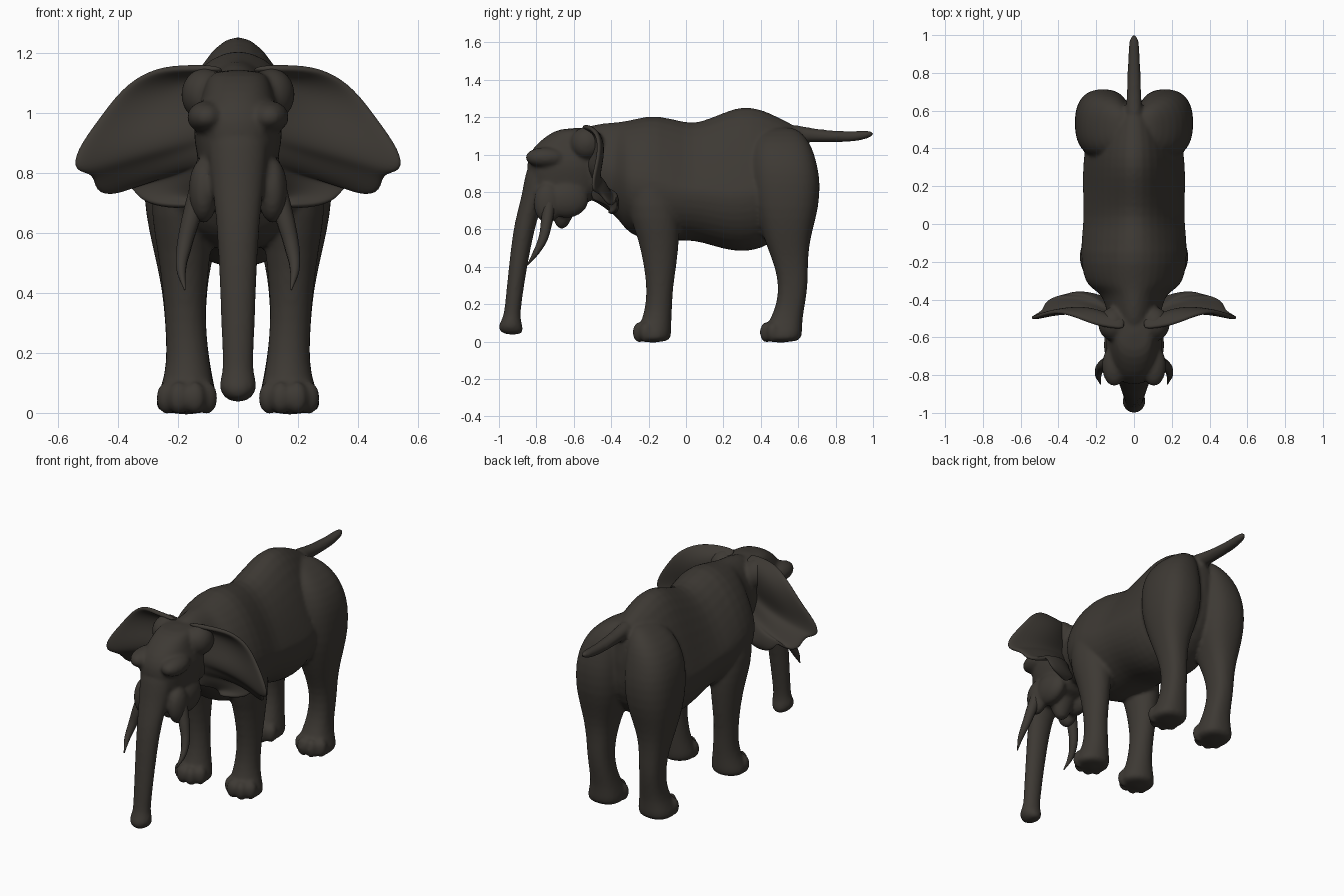
import bpy, bmesh
from math import sin, cos, pi, radians, copysign
from mathutils import Vector, Matrix

old = bpy.data.objects.get("Cube")
if old:
    bpy.data.objects.remove(old, do_unlink=True)

hide = bpy.data.materials.new("dark_grey_brown_hide")
hide.use_nodes = True
colour = (0.047, 0.041, 0.034, 1)
hide.diffuse_color = colour
shader = hide.node_tree.nodes["Principled BSDF"]
shader.inputs["Base Color"].default_value = colour
shader.inputs["Roughness"].default_value = 0.8

SIDES = 20
ANGLES = [2 * pi * i / SIDES for i in range(SIDES)]


def skin_rings(bm, rings):
    """Bridge a list of point rings and cap both ends."""
    loops = [[bm.verts.new(p) for p in ring] for ring in rings]
    for a, b in zip(loops, loops[1:]):
        for i in range(SIDES):
            j = (i + 1) % SIDES
            bm.faces.new((a[i], a[j], b[j], b[i]))
    bm.faces.new(loops[0])
    bm.faces.new(loops[-1])


def loft_along_y(bm, sections, ridge=1.0):
    """Sections: y, widest height, top, bottom, half width."""
    rings = []
    for y, mid, top, low, w in sections:
        power = ridge if y > -0.1 else min(ridge, 1.4)
        ring = []
        for a in ANGLES:
            s = sin(a)
            z = mid + (top - mid) * s ** power if s > 0 else mid + (mid - low) * s
            ring.append((w * cos(a), y, z))
        rings.append(ring)
    skin_rings(bm, rings)


def boxy(v, power):
    return copysign(abs(v) ** power, v)


def loft_along_z(bm, sections, side=1, power=1.0):
    """Sections: z, front y, back y, inner x, outer x; low powers are boxier."""
    rings = []
    for z, y0, y1, x0, x1 in sections:
        cx, cy, rx, ry = (x0 + x1) / 2, (y0 + y1) / 2, (x1 - x0) / 2, (y1 - y0) / 2
        rings.append([(side * (cx + rx * boxy(cos(a), power)),
                       cy + ry * boxy(sin(a), power), z) for a in ANGLES])
    skin_rings(bm, rings)


def lump(bm, centre, size):
    """Ellipsoid bulge."""
    m = Matrix.Translation(centre) @ Matrix.Diagonal((*size, 1))
    bmesh.ops.create_icosphere(bm, subdivisions=3, radius=1, matrix=m)


def finish(name, bm):
    bmesh.ops.recalc_face_normals(bm, faces=bm.faces)
    for f in bm.faces:
        f.smooth = True
    mesh = bpy.data.meshes.new(name)
    bm.to_mesh(mesh)
    bm.free()
    mesh.materials.append(hide)
    ob = bpy.data.objects.new(name, mesh)
    bpy.context.collection.objects.link(ob)
    return ob


bm = bmesh.new()

# Torso and neck
loft_along_y(bm, [
    (-.62, .95, 1.12, .8, .1), (-.5, .93, 1.165, .76, .14),
    (-.42, .92, 1.175, .7, .155), (-.365, .88, 1.18, .66, .18),
    (-.33, .85, 1.185, .6, .25), (-.26, .84, 1.2, .55, .275),
    (-.16, .82, 1.225, .53, .29), (0, .8, 1.18, .54, .272),
    (.08, .8, 1.185, .53, .272), (.2, .78, 1.24, .49, .275),
    (.3, .78, 1.277, .475, .275), (.4, .8, 1.26, .49, .265),
    (.5, .82, 1.21, .55, .23), (.6, .9, 1.155, .65, .15),
    (.65, .95, 1.1, .8, .07)], ridge=2.1)

# Tail
loft_along_y(bm, [
    (.54, 1.12, 1.175, 1.06, .05), (.64, 1.108, 1.145, 1.065, .04),
    (.76, 1.098, 1.13, 1.065, .036), (.88, 1.095, 1.124, 1.066, .032),
    (.96, 1.105, 1.13, 1.08, .028), (1.005, 1.113, 1.125, 1.1, .016)])

# Head
loft_along_z(bm, [
    (z, y0, y1, -w, w) for z, y0, y1, w in (
        (1.145, -.67, -.48, .09), (1.1, -.75, -.45, .11),
        (1.04, -.82, -.42, .125), (.97, -.855, -.42, .152),
        (.9, -.85, -.42, .147), (.82, -.84, -.44, .13),
        (.76, -.82, -.5, .125), (.71, -.77, -.56, .11))], power=.85)

# Trunk with a flared tip
loft_along_z(bm, [
    (z, y0, y1, -w, w) for z, y0, y1, w in (
        (.98, -.83, -.7, .09), (.9, -.86, -.7, .105), (.8, -.875, -.73, .094),
        (.7, -.9, -.78, .08), (.6, -.925, -.81, .07), (.4, -.948, -.85, .06),
        (.2, -.968, -.88, .053), (.14, -.975, -.885, .05), (.1, -.995, -.88, .063),
        (.07, -1.01, -.868, .062), (.035, -.975, -.875, .03))])

# Lower jaw
loft_along_z(bm, [
    (z, y0, y1, -w, w) for z, y0, y1, w in (
        (.8, -.76, -.52, .1), (.72, -.74, -.58, .085),
        (.66, -.71, -.61, .06), (.6, -.69, -.64, .03))])

FRONT_LEG = [
    (.95, -.28, -.1, .1, .25), (.8, -.32, -.05, .07, .29),
    (.65, -.3, -.03, .07, .29), (.55, -.255, -.035, .09, .27),
    (.4, -.225, -.05, .105, .25), (.3, -.212, -.068, .107, .243),
    (.2, -.215, -.073, .098, .238), (.12, -.235, -.077, .088, .245),
    (.05, -.265, -.078, .068, .272), (-.008, -.275, -.08, .066, .282)]
HIND_LEG = [
    (1.15, .44, .58, .03, .1), (1.1, .38, .64, .022, .19),
    (1.03, .355, .68, .015, .26), (.94, .345, .705, .012, .3),
    (.85, .345, .72, .012, .315), (.72, .36, .712, .02, .317),
    (.6, .4, .678, .055, .297), (.5, .435, .657, .09, .272),
    (.4, .475, .652, .103, .252), (.3, .495, .652, .108, .243),
    (.2, .485, .637, .098, .238), (.12, .45, .622, .085, .245),
    (.05, .41, .622, .068, .272), (-.008, .395, .617, .066, .282)]

for side in (1, -1):
    # Legs and toes
    for leg, foot_y, power in ((FRONT_LEG, -.185, 1), (HIND_LEG, .495, .82)):
        loft_along_z(bm, leg, side, power)
        for degrees in (-65, -22, 22, 65):
            a = radians(degrees)
            lump(bm, (side * .17 + .073 * sin(a), foot_y - .07 * cos(a), .05),
                 (.036, .036, .055))
    # Brow, cheek, tusk socket and ear base
    lump(bm, (side * .105, -.75, .985), (.065, .11, .055))
    lump(bm, (side * .1, -.64, .76), (.06, .12, .1))
    lump(bm, (side * .115, -.74, .74), (.05, .075, .11))
    lump(bm, (side * .11, -.53, 1.06), (.08, .09, .09))

skin = finish("body_skin", bm)
skin.modifiers.new("round", "SUBSURF").levels = 1
skin.modifiers["round"].render_levels = 1
blend = skin.modifiers.new("blend", "REMESH")
blend.mode = "VOXEL"
blend.voxel_size = 0.011
blend.use_smooth_shade = True
relax = skin.modifiers.new("relax", "SMOOTH")
relax.factor = 0.5
relax.iterations = 4

# Ears: a cupped sheet fanned from the head to a ragged rim
RIM = [Vector(p) for p in (
    (.05, -.56, 1.15), (.2, -.54, 1.155), (.3, -.495, 1.14), (.39, -.465, 1.08),
    (.46, -.47, .985), (.545, -.5, .87), (.55, -.5, .8), (.48, -.46, .8),
    (.48, -.42, .735), (.42, -.385, .725), (.365, -.37, .775), (.335, -.365, .71),
    (.26, -.385, .685), (.17, -.42, .685))]
ROOT_TOP, ROOT_LOW = Vector((.04, -.56, 1.09)), Vector((.08, -.5, .76))
STEPS = 7
for side, name in ((1, "left_ear"), (-1, "right_ear")):
    bm = bmesh.new()
    rows = []
    for i, rim in enumerate(RIM):
        root = ROOT_TOP.lerp(ROOT_LOW, i / (len(RIM) - 1))
        row = []
        for k in range(STEPS + 1):
            t = k / STEPS
            p = root.lerp(rim, t)
            p.y += .05 * sin(pi * t)
            p.x *= side
            row.append(bm.verts.new(p))
        rows.append(row)
    for a, b in zip(rows, rows[1:]):
        for k in range(STEPS):
            bm.faces.new((a[k], a[k + 1], b[k + 1], b[k]))
    ear = finish(name, bm)
    thick = ear.modifiers.new("thickness", "SOLIDIFY")
    thick.thickness = 0.026
    thick.offset = 0
    soft = ear.modifiers.new("round", "SUBSURF")
    soft.levels = soft.render_levels = 2

# Tusks: tapered curves
TUSK = [(.13, -.73, .74, .034), (.158, -.745, .64, .031), (.18, -.765, .55, .025),
        (.189, -.8, .48, .017), (.177, -.848, .41, .003)]
for side, name in ((1, "left_tusk"), (-1, "right_tusk")):
    curve = bpy.data.curves.new(name, "CURVE")
    curve.dimensions = "3D"
    curve.bevel_depth = 1
    curve.bevel_resolution = 3
    curve.use_fill_caps = True
    spline = curve.splines.new("BEZIER")
    spline.bezier_points.add(len(TUSK) - 1)
    for point, (x, y, z, r) in zip(spline.bezier_points, TUSK):
        point.co = (side * x, y, z)
        point.radius = r
        point.handle_left_type = point.handle_right_type = "AUTO"
    curve.materials.append(hide)
    bpy.context.collection.objects.link(bpy.data.objects.new(name, curve))
